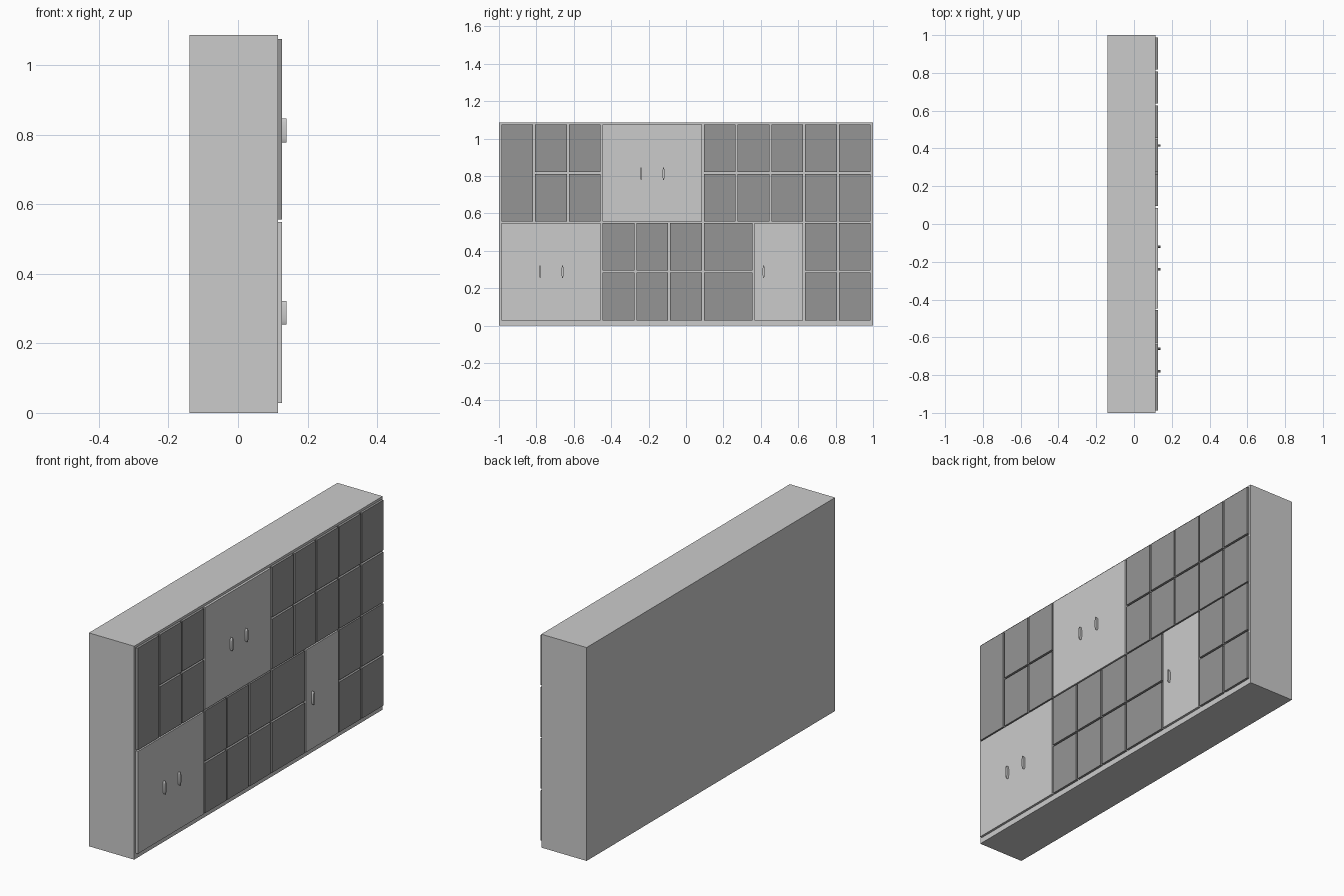
import bpy, bmesh, math

if "Cube" in bpy.data.objects:
    bpy.data.objects.remove(bpy.data.objects["Cube"])

dark = bpy.data.materials.new("dark_panel")
dark.diffuse_color = (0.3, 0.3, 0.3, 1)
dark.use_nodes = True
dark.node_tree.nodes["Principled BSDF"].inputs["Base Color"].default_value = dark.diffuse_color

FRONT, FACE, GRIP = 0.115, 0.127, 0.139   # carcase front, panel face, handle face
GAP = 0.005                               # half of the reveal between panels
COL = 0.1805                              # width of one of the 11 columns


def box(name, x0, x1, y0, y1, z0, z1, mat=None):
    bpy.ops.mesh.primitive_cube_add(size=1, location=((x0+x1)/2, (y0+y1)/2, (z0+z1)/2))
    ob = bpy.context.object
    ob.name = name
    ob.scale = (x1-x0, y1-y0, z1-z0)
    bpy.ops.object.transform_apply(location=False, rotation=False, scale=True)
    if mat:
        ob.data.materials.append(mat)
    return ob


def panel(name, c0, c1, z0, z1, mat=None):
    y = lambda c: (c - 5.5) * COL
    box(name, FRONT, FACE, y(c0)+GAP, y(c1)-GAP, z0, z1, mat)


def handle(y, z):
    # upright oval pull
    bpy.ops.mesh.primitive_cylinder_add(vertices=24, radius=1, depth=1,
                                        location=((FACE+GRIP)/2, y, z),
                                        rotation=(0, math.pi/2, 0))
    ob = bpy.context.object
    ob.name = "door_handle"
    ob.scale = (0.034, 0.006, GRIP-FACE)
    bpy.ops.object.transform_apply(location=False, rotation=True, scale=True)
    bpy.ops.object.shade_smooth_by_angle()


# Carcase
box("cabinet_body", -0.14, FRONT, -1, 1, 0, 1.087)

LOW, HIGH = (0.028, 0.549), (0.556, 1.075)


def stack(c0, c1, row):
    # two drawer fronts, one above the other
    mid = sum(row) / 2
    panel("drawer_front", c0, c1, row[0], mid-GAP, dark)
    panel("drawer_front", c0, c1, mid+GAP, row[1], dark)


# Upper row
panel("tall_panel", 0, 1, *HIGH, dark)
for c in (1, 2, 6, 7, 8, 9, 10):
    stack(c, c+1, HIGH)
panel("upper_door", 3, 6, *HIGH)

# Lower row
panel("lower_wide_door", 0, 3, *LOW)
for c in (3, 4, 5, 9, 10):
    stack(c, c+1, LOW)
stack(6, 7.5, LOW)
panel("lower_narrow_door", 7.5, 9, *LOW)

# Handles
for y, z in ((-0.24, 0.812), (-0.12, 0.812), (-0.78, 0.288), (-0.66, 0.288), (0.415, 0.288)):
    handle(y, z)
